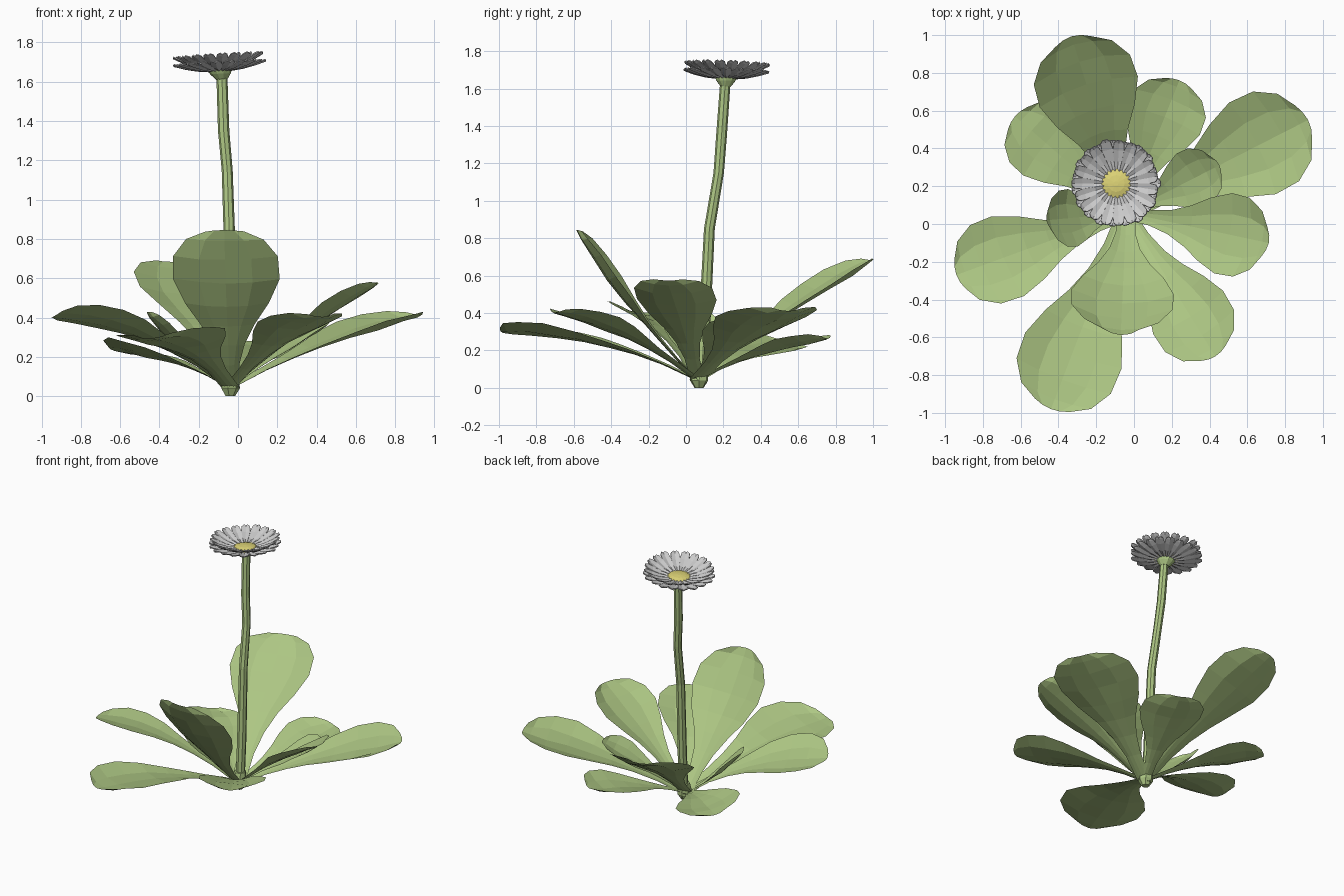
import bpy, math, random
from mathutils import Vector, Matrix

if "Cube" in bpy.data.objects:
    bpy.data.objects.remove(bpy.data.objects["Cube"])

random.seed(4)


def material(name, rgb):
    m = bpy.data.materials.new(name)
    m.diffuse_color = (*rgb, 1)
    m.use_nodes = True
    m.node_tree.nodes["Principled BSDF"].inputs["Base Color"].default_value = m.diffuse_color
    return m


GREEN = material("leaf_green", (0.42, 0.57, 0.23))
YELLOW = material("disc_yellow", (0.72, 0.65, 0.18))
WHITE = material("petal_white", (0.8, 0.8, 0.8))


def make(name, verts, faces, mat):
    me = bpy.data.meshes.new(name)
    me.from_pydata(verts, [], faces)
    me.materials.append(mat)
    ob = bpy.data.objects.new(name, me)
    bpy.context.collection.objects.link(ob)
    return ob


def grid_faces(rows, cols, wrap=False, start=0):
    n = cols if wrap else cols - 1
    return [(start + r * cols + c, start + r * cols + (c + 1) % cols,
             start + (r + 1) * cols + (c + 1) % cols, start + (r + 1) * cols + c)
            for r in range(rows - 1) for c in range(n)]


def tube(name, rings, sides, mat, frame=Matrix()):
    """Loft horizontal rings given as (x, y, z, radius)."""
    verts = []
    for x, y, z, r in rings:
        for i in range(sides):
            a = math.tau * i / sides
            verts.append(frame @ Vector((x + r * math.cos(a), y + r * math.sin(a), z)))
    faces = grid_faces(len(rings), sides, True)
    faces.append(tuple(reversed(range(sides))))
    faces.append(tuple(range(len(verts) - sides, len(verts))))
    return make(name, verts, faces, mat)


# Spoon-shaped leaves: outline as (distance along, half width share)
OUTLINE = [(0, .17), (.18, .19), (.32, .3), (.45, .5), (.58, .78),
           (.72, .99), (.85, .97), (.95, .72), (1, .36)]
BASE = Vector((-0.04, 0.06, 0.04))


def leaf(name, tip, mid_z, width, roll):
    tip = Vector(tip)
    flat = Vector((tip.x - BASE.x, tip.y - BASE.y, 0))
    side = Vector((-flat.y, flat.x, 0)).normalized()
    b = 4 * mid_z - 3 * BASE.z - tip.z          # height curve through mid_z
    c = tip.z - BASE.z - b
    verts = []
    for t, w in OUTLINE:
        slope = Vector((flat.x, flat.y, b + 2 * c * t)).normalized()
        up = slope.cross(side)
        hw = w * width / 2
        for s in (-1, -.5, 0, .5, 1):
            u = t - .02 * s * s * t
            p = BASE + flat * u
            p.z = BASE.z + b * u + c * u * u
            lift = hw * (.22 * s * s - .08 + roll * s) + random.uniform(-.005, .005) * w
            verts.append(p + side * hw * s + up * lift)
    return make(name, verts, grid_faces(len(OUTLINE), 5), GREEN)


# Tip position, height at half length, width, sideways roll
LEAVES = [
    ((-.33, .99, .69), .40, .55, 0), ((-.63, .57, .235), .18, .42, .2),
    ((.24, .76, .27), .19, .42, 0), ((.92, .55, .42), .27, .55, 0),
    ((.45, .31, .38), .22, .32, 0), ((.71, -.10, .58), .34, .44, 0),
    ((.43, -.70, .41), .28, .44, 0), ((-.07, -.58, .85), .40, .55, 0),
    ((-.44, -.98, .30), .24, .55, .08), ((-.94, -.27, .41), .31, .46, .18),
    ((-.46, .02, .43), .21, .31, .1)]
for i, (tip, mid_z, width, roll) in enumerate(LEAVES):
    leaf(f"leaf_{i + 1}", tip, mid_z, width, roll)

# Stem and root crown
tube("stem", [(-.04, .08, .02, .03), (-.04, .10, .35, .031), (-.045, .125, .85, .029),
              (-.055, .175, 1.15, .028), (-.073, .19, 1.35, .029),
              (-.082, .21, 1.63, .028)], 8, GREEN)
tube("crown", [(-.04, .07, 0, .025), (-.04, .07, .04, .05), (-.04, .08, .12, .04)], 7, GREEN)

# Flower head, tilted slightly to the left
HEAD = (Matrix.Translation((-.09, .212, 1.61))
        @ Matrix.Rotation(-.06, 4, 'Y') @ Matrix.Rotation(-.03, 4, 'X'))
tube("flower_cup", [(.008, 0, 0, .028), (.003, 0, .03, .052), (0, 0, .05, .062)], 10, GREEN, HEAD)
tube("flower_disc", [(0, 0, .05, .08), (0, 0, .066, .078), (0, 0, .076, .045),
                     (0, 0, .08, .012)], 12, YELLOW, HEAD)

# Petals in two alternating layers, with a groove along each
PROFILE = [(0, .012, 0), (.35, .022, .012), (.7, .031, .035), (.92, .028, .055), (1, .013, .062)]
verts, faces = [], []
COUNT = 38
for i in range(COUNT):
    upper = i % 2
    turn = HEAD @ Matrix.Rotation(math.tau * i / COUNT, 4, 'Z')
    length = .175 * random.uniform(.95, 1.03)
    faces += grid_faces(len(PROFILE), 3, False, len(verts))
    for t, hw, z in PROFILE:
        for s in (-1, 0, 1):
            verts.append(turn @ Vector((.058 + length * t, s * hw,
                         .042 + z * (1.05 if upper else .6) + .012 * upper + .008 * abs(s))))
petals = make("petals", verts, faces, WHITE)
thick = petals.modifiers.new("thickness", 'SOLIDIFY')
thick.thickness = .006
